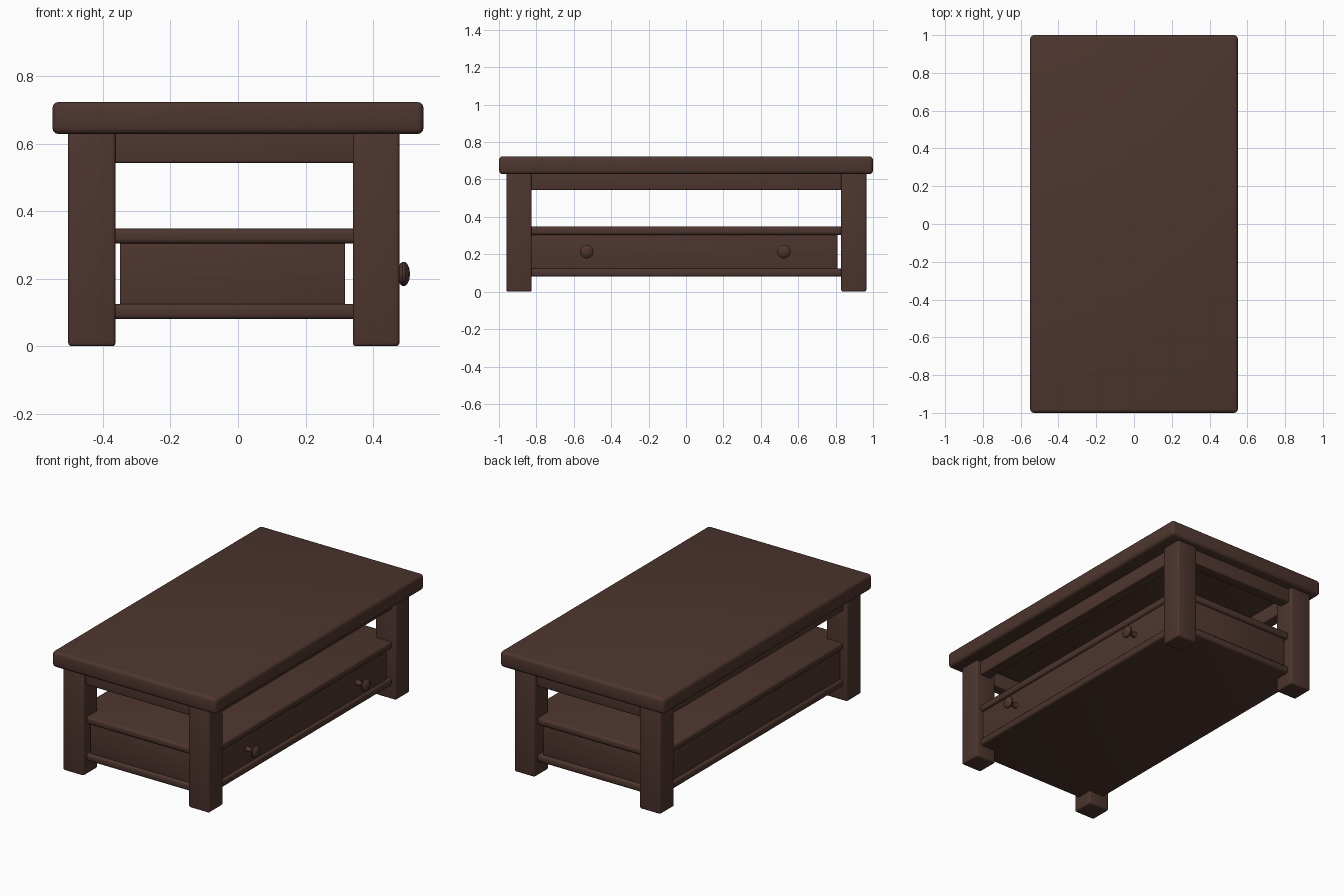
import bpy, bmesh, math

if "Cube" in bpy.data.objects:
    bpy.data.objects.remove(bpy.data.objects["Cube"])

wood = bpy.data.materials.new("dark brown wood")
wood.diffuse_color = (0.075, 0.036, 0.028, 1)
wood.use_nodes = True
wood.node_tree.nodes["Principled BSDF"].inputs["Base Color"].default_value = wood.diffuse_color


def finish(name, bm):
    me = bpy.data.meshes.new(name)
    bmesh.ops.recalc_face_normals(bm, faces=bm.faces)
    bm.to_mesh(me)
    bm.free()
    ob = bpy.data.objects.new(name, me)
    me.materials.append(wood)
    bpy.context.collection.objects.link(ob)
    bpy.context.view_layer.objects.active = ob
    bpy.ops.object.select_all(action='DESELECT')
    ob.select_set(True)
    bpy.ops.object.shade_smooth_by_angle(angle=math.radians(40))
    return ob


def board(name, xs, ys, zs, bevel=0.006):
    """Box between the given limits with rounded edges."""
    bm = bmesh.new()
    bmesh.ops.create_cube(bm, size=1)
    for v in bm.verts:
        v.co = [lim[0] if c < 0 else lim[1] for c, lim in zip(v.co, (xs, ys, zs))]
    bmesh.ops.bevel(bm, geom=bm.edges[:], offset=bevel, segments=3,
                    profile=0.5, affect='EDGES')
    return finish(name, bm)


# Thick table top
board("table_top", (-0.55, 0.55), (-1, 1), (0.628, 0.724), 0.02)

# Four square legs
LEG_X = {"left": (-0.503, -0.363), "right": (0.34, 0.478)}
LEG_Y = {"front": (-0.96, -0.825), "back": (0.83, 0.964)}
for sx, xs in LEG_X.items():
    for sy, ys in LEG_Y.items():
        board(f"{sy}_{sx}_leg", xs, ys, (0, 0.64), 0.01)

# Rails under the top, set slightly back from the leg faces
RAIL_Z = (0.543, 0.64)
for side, ys in (("front", (-0.935, -0.865)), ("back", (0.87, 0.94))):
    board(f"{side}_rail", (-0.38, 0.36), ys, RAIL_Z)
for side, xs in (("left", (-0.475, -0.405)), ("right", (0.38, 0.45))):
    board(f"{side}_rail", xs, (-0.84, 0.85), RAIL_Z)

# Two full shelves enclosing the drawer space
for name, zs in (("lower_shelf", (0.08, 0.125)), ("upper_shelf", (0.304, 0.348))):
    board(name, (-0.472, 0.448), (-0.93, 0.932), zs, 0.014)

# Drawer panels, standing free of the legs at some corners
PANEL_Z = (0.118, 0.31)
for side, ys in (("front", (-0.915, -0.875)), ("back", (0.875, 0.915))):
    board(f"{side}_panel", (-0.35, 0.317), ys, PANEL_Z, 0.004)
for side, xs in (("left_panel", (-0.455, -0.415)), ("right_drawer_front", (0.392, 0.432))):
    board(side, xs, (-0.828, 0.81), PANEL_Z, 0.004)

# Turned knobs on the right drawer front: (distance outwards, radius)
PROFILE = [(0.425, 0.019), (0.437, 0.017), (0.455, 0.013), (0.47, 0.016),
           (0.48, 0.030), (0.487, 0.036), (0.494, 0.036), (0.502, 0.029),
           (0.507, 0.018), (0.51, 0.0)]
for side, y in (("front", -0.531), ("back", 0.523)):
    bm = bmesh.new()
    verts = [bm.verts.new((x, y, 0.214 + r)) for x, r in PROFILE]
    edges = [bm.edges.new(pair) for pair in zip(verts, verts[1:])]
    bmesh.ops.spin(bm, geom=verts + edges, cent=(0, y, 0.214), axis=(1, 0, 0),
                   angle=2 * math.pi, steps=24)
    bmesh.ops.remove_doubles(bm, verts=bm.verts, dist=0.0001)
    finish(f"{side}_knob", bm)
